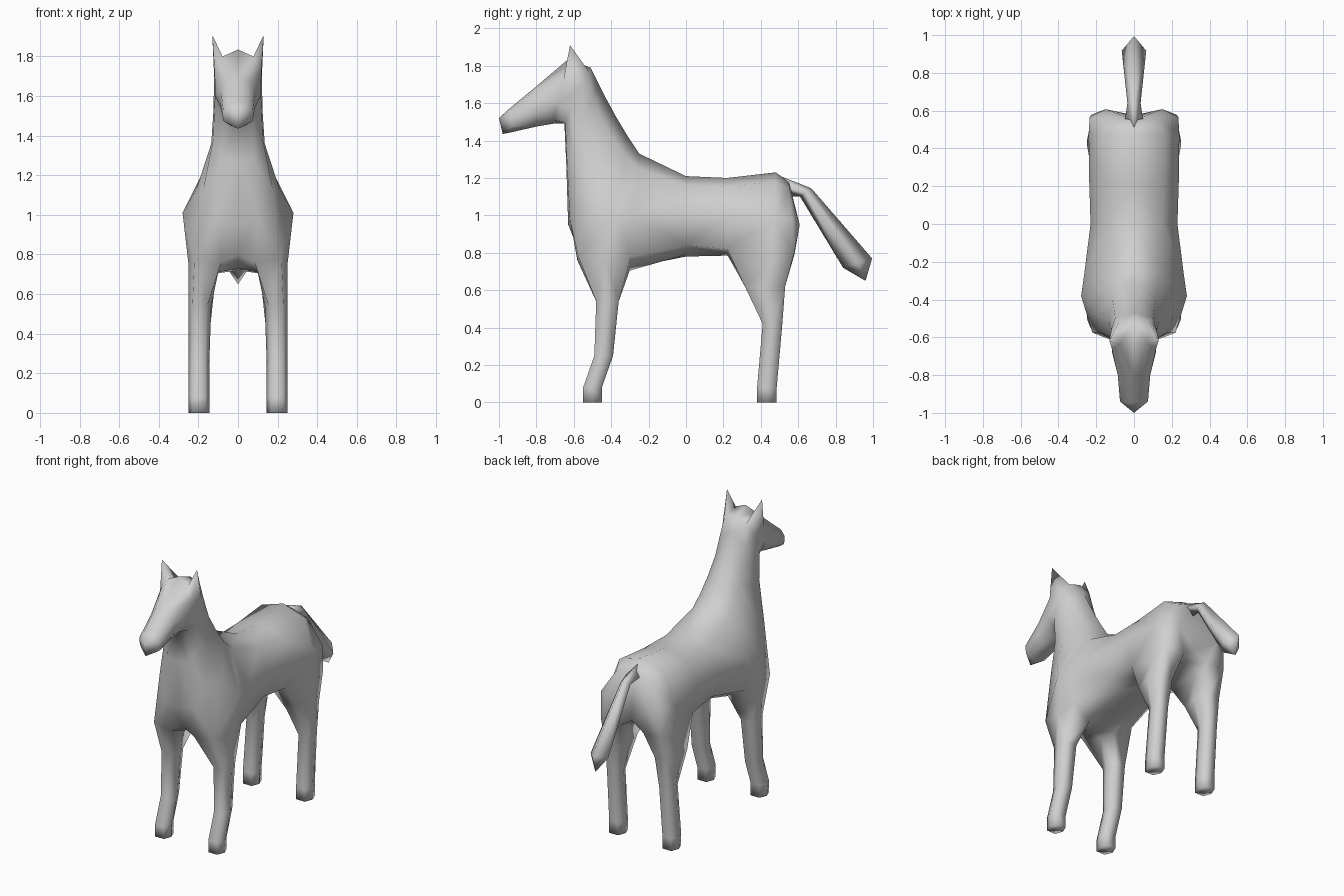
import bpy, bmesh

if "Cube" in bpy.data.objects:
    bpy.data.objects.remove(bpy.data.objects["Cube"])

coat = bpy.data.materials.new("light_grey_coat")
coat.diffuse_color = (0.63, 0.63, 0.63, 1)
coat.use_nodes = True
coat.node_tree.nodes["Principled BSDF"].inputs["Base Color"].default_value = coat.diffuse_color


def finish(name, bm, mirror=True):
    bmesh.ops.recalc_face_normals(bm, faces=bm.faces)
    bmesh.ops.triangulate(bm, faces=bm.faces)
    me = bpy.data.meshes.new(name)
    bm.to_mesh(me)
    bm.free()
    ob = bpy.data.objects.new(name, me)
    bpy.context.collection.objects.link(ob)
    me.materials.append(coat)
    bpy.ops.object.select_all(action='DESELECT')
    ob.select_set(True)
    bpy.context.view_layer.objects.active = ob
    if mirror:
        m = ob.modifiers.new("mirror", 'MIRROR')
        m.use_clip = True
        m.merge_threshold = 0.0005
        bpy.ops.object.modifier_apply(modifier="mirror")
    bpy.ops.object.shade_smooth()
    return ob


def bridge(bm, a, b, closed=True):
    n = len(a)
    for i in range(n if closed else n - 1):
        j = (i + 1) % n
        bm.faces.new((a[i], a[j], b[j], b[i]))


def fan(bm, loop, tip):
    for i in range(len(loop)):
        bm.faces.new((loop[i], loop[(i + 1) % len(loop)], tip))


# half sections, rump to muzzle:
# y top, y bottom, z top, then x,z of back, side, low side, inner belly, z bottom
TORSO = [
    (.55, .575, 1.18, .13, 1.14, .235, .98, .225, .80, .09, .79, .85),
    (.48, .46, 1.23, .16, 1.18, .24, .98, .245, .74, .10, .75, .82),
    (.22, .22, 1.20, .16, 1.155, .237, 1.0, .205, .82, .09, .79, .785),
    (.00, .00, 1.21, .15, 1.16, .23, 1.0, .19, .84, .09, .79, .78),
    (-.25, -.30, 1.33, .13, 1.25, .265, 1.0, .23, .78, .10, .705, .72),
    (-.31, -.43, 1.42, .125, 1.32, .28, 1.01, .25, .75, .10, .71, .73),
    (-.37, -.57, 1.52, .115, 1.42, .21, 1.13, .22, .78, .085, .76, .80),
]
NECK_HEAD = [
    (-.43, -.63, 1.63, .105, 1.53, .135, 1.36, .175, 1.13, .10, .98, .95),
    (-.47, -.64, 1.71, .10, 1.64, .125, 1.51, .125, 1.38, .08, 1.28, 1.27),
    (-.51, -.65, 1.79, .08, 1.77, .12, 1.69, .118, 1.57, .08, 1.50, 1.49),
    (-.63, -.71, 1.835, .078, 1.80, .118, 1.72, .115, 1.60, .06, 1.51, 1.49),
    (-.80, -.80, 1.69, .05, 1.675, .086, 1.62, .085, 1.54, .05, 1.485, 1.475),
    (-.945, -.93, 1.57, .045, 1.56, .074, 1.525, .074, 1.475, .045, 1.455, 1.445),
]

# leg sections: z, y front, y back, x inner, x outer
HIND_LEG = [(.62, .315, .53, .12, .25), (.42, .41, .515, .142, .245),
            (.08, .38, .485, .145, .25), (0, .38, .485, .145, .25)]
FORE_LEG = [(.54, -.48, -.36, .135, .25), (.25, -.49, -.39, .145, .25),
            (.08, -.55, -.45, .145, .25), (0, -.55, -.45, .145, .25)]

bm = bmesh.new()
rings = []
for yt, yb, zt, *p, zb in TORSO + NECK_HEAD:
    pts = [(0, zt)] + list(zip(p[0::2], p[1::2])) + [(0, zb)]
    rings.append([bm.verts.new((x, yt + (yb - yt) * (zt - z) / (zt - zb), z))
                  for x, z in pts])

# skin of torso, neck and head, leaving openings for the legs and ears
leg_gaps, ear_gap = (0, 1, 4, 5), 9
for i in range(len(rings) - 1):
    a, b = rings[i], rings[i + 1]
    if i in leg_gaps:
        bridge(bm, a[:4], b[:4], False)
        bridge(bm, a[4:], b[4:], False)
    elif i == ear_gap:
        bridge(bm, a[:2], b[:2], False)
        bridge(bm, a[2:], b[2:], False)
        # pointed ear
        fan(bm, (a[1], a[2], b[2], b[1]), bm.verts.new((.13, -.62, 1.91)))
    else:
        bridge(bm, a, b, False)

# rounded buttocks
r = rings[0]
buttock = bm.verts.new((.15, .608, .95))
for k in range(5):
    bm.faces.new((r[k], r[k + 1], buttock))
bm.faces.new((r[5], r[0], buttock))

# wedge-shaped nose
r = rings[-1]
nose = bm.verts.new((0, -1.0, 1.52))
lip = bm.verts.new((0, -.98, 1.435))
for k in range(3):
    bm.faces.new((r[k], r[k + 1], nose))
bm.faces.new((r[3], lip, nose))
bm.faces.new((r[3], r[4], lip))
bm.faces.new((r[4], r[5], lip))

# legs grown from the openings
for first, sections in ((0, HIND_LEG), (4, FORE_LEG)):
    r = rings[first:first + 3]
    loop = [r[0][3], r[1][3], r[2][3], r[2][4], r[1][4], r[0][4]]
    for z, yf, yb, xi, xo in sections:
        ym, c = (yf + yb) / 2, .02
        new = [bm.verts.new((x, y, z)) for x, y in (
            (xo - c, yb), (xo, ym), (xo - c, yf),
            (xi + c, yf), (xi, ym), (xi + c, yb))]
        bridge(bm, loop, new)
        loop = new
    bm.faces.new(loop)
finish("horse_body", bm)

# tail: y,z of the upper edge, y,z of the lower edge, half width
bm = bmesh.new()
prev = None
for yt, zt, yb, zb, w in ((.48, 1.22, .52, 1.10, .055),
                          (.67, 1.145, .61, 1.10, .035),
                          (.995, .77, .84, .72, .065)):
    ym, zm = (yt + yb) / 2, (zt + zb) / 2
    ring = [bm.verts.new(c) for c in ((0, yt, zt), (w, ym, zm),
                                      (0, yb, zb), (-w, ym, zm))]
    if prev:
        bridge(bm, prev, ring)
    else:
        bm.faces.new(ring)
    prev = ring
fan(bm, prev, bm.verts.new((0, .96, .65)))
finish("tail", bm, mirror=False)
